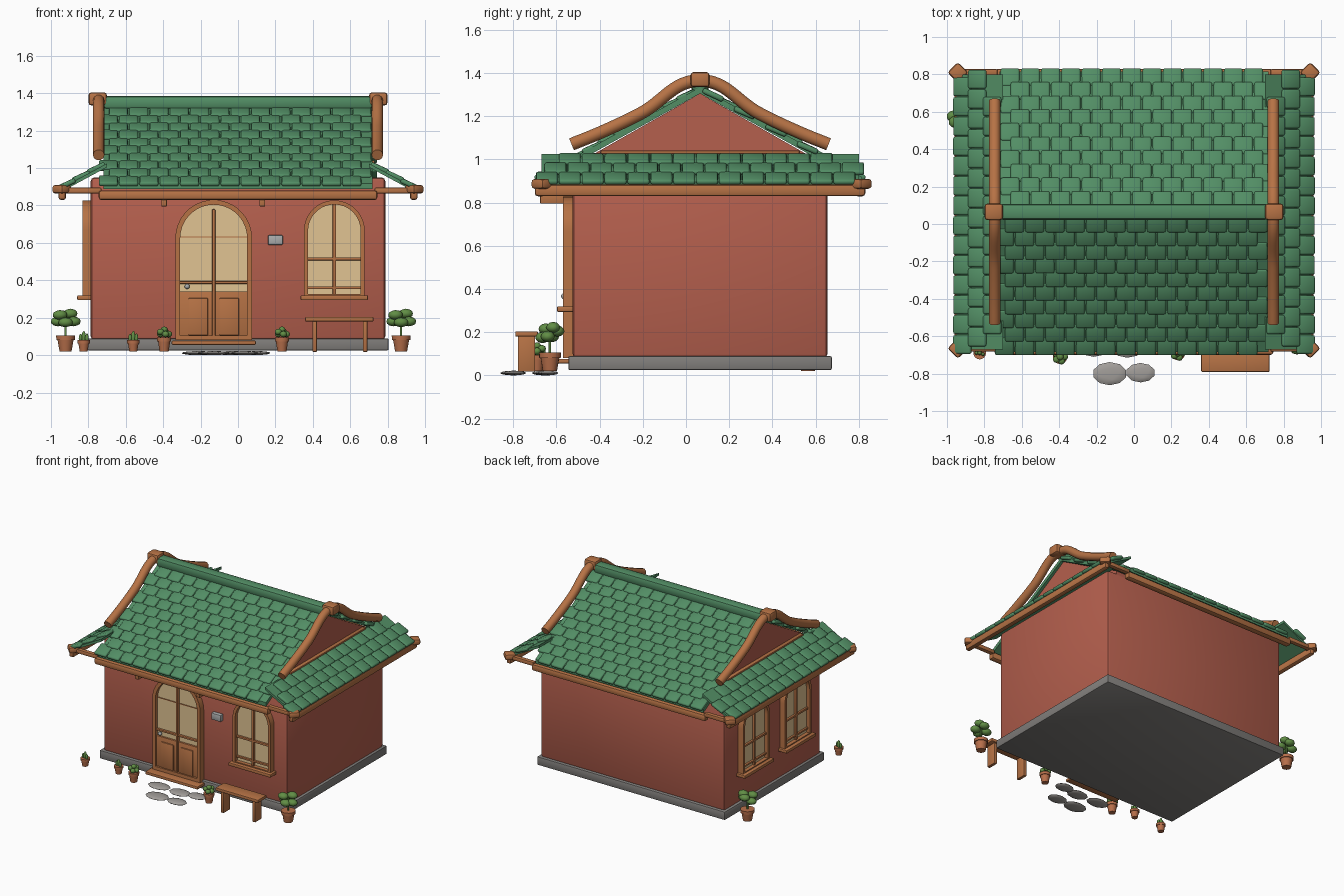
import bpy, bmesh, math, random
from mathutils import Matrix, Vector

if "Cube" in bpy.data.objects:
    bpy.data.objects.remove(bpy.data.objects["Cube"])

random.seed(4)
CY = 0.065          # depth of the ridge line
SLOPE = 0.556


def material(name, r, g, b):
    m = bpy.data.materials.new(name)
    m.diffuse_color = (r, g, b, 1)
    m.use_nodes = True
    m.node_tree.nodes["Principled BSDF"].inputs["Base Color"].default_value = m.diffuse_color
    return m


RED = material("red_plaster", 0.46, 0.115, 0.075)
GREEN = material("green_tile", 0.085, 0.27, 0.13)
WOOD = material("warm_wood", 0.47, 0.17, 0.06)
CREAM = material("cream_glass", 0.75, 0.55, 0.29)
GREY = material("grey_stone", 0.22, 0.21, 0.20)
PALE = material("pale_stone", 0.36, 0.34, 0.32)
CLAY = material("terracotta", 0.48, 0.16, 0.07)
LEAF = material("leaf_green", 0.12, 0.27, 0.06)
METAL = material("grey_metal", 0.40, 0.41, 0.41)


def finish(bm, name, mat, angle=40):
    bmesh.ops.recalc_face_normals(bm, faces=bm.faces)
    me = bpy.data.meshes.new(name)
    bm.to_mesh(me)
    bm.free()
    me.materials.append(mat)
    me.polygons.foreach_set("use_smooth", [True] * len(me.polygons))
    me.set_sharp_from_angle(angle=math.radians(angle))
    ob = bpy.data.objects.new(name, me)
    bpy.context.collection.objects.link(ob)
    return ob


def box(name, mat, c, s, bevel=0.0, M=Matrix(), turn=0.0, seg=2):
    bm = bmesh.new()
    bmesh.ops.create_cube(bm, size=1, matrix=Matrix.Diagonal((*s, 1)))
    if bevel:
        bmesh.ops.bevel(bm, geom=bm.edges[:], offset=bevel, segments=seg, profile=0.5, affect='EDGES')
    bm.transform(M @ Matrix.Translation(c) @ Matrix.Rotation(turn, 4, 'Z'))
    return finish(bm, name, mat)


def prism(name, mat, pts, M, depth):
    """Extrude a 2D outline by depth along the local third axis."""
    bm = bmesh.new()
    f = bm.faces.new([bm.verts.new((u, v, 0)) for u, v in pts])
    ext = bmesh.ops.extrude_face_region(bm, geom=[f])
    bmesh.ops.translate(bm, verts=[g for g in ext['geom'] if isinstance(g, bmesh.types.BMVert)], vec=(0, 0, depth))
    bm.transform(M)
    return finish(bm, name, mat)


def tube(name, mat, pts, r):
    cu = bpy.data.curves.new(name, 'CURVE')
    cu.dimensions = '3D'
    cu.bevel_depth, cu.bevel_resolution, cu.use_fill_caps = r, 3, True
    sp = cu.splines.new('BEZIER')
    sp.bezier_points.add(len(pts) - 1)
    for b, p in zip(sp.bezier_points, pts):
        b.co = p
        b.handle_left_type = b.handle_right_type = 'AUTO'
    cu.materials.append(mat)
    ob = bpy.data.objects.new(name, cu)
    bpy.context.collection.objects.link(ob)


def blobs(name, mat, items, sub=2):
    bm = bmesh.new()
    for c, s in items:
        bmesh.ops.create_icosphere(bm, subdivisions=sub, radius=1,
                                   matrix=Matrix.Translation(c) @ Matrix.Diagonal((*s, 1)))
    return finish(bm, name, mat, 60)


# plinth, walls and the gabled attic
box("plinth", GREY, (0, CY, 0.057), (1.61, 1.22, 0.065), 0.008)
box("walls", RED, (0, CY, 0.515), (1.575, 1.18, 0.87), 0.02)
SIDE = Matrix(((0, 0, 1, -0.70), (1, 0, 0, CY), (0, 1, 0, 0), (0, 0, 0, 1)))
prism("gable_walls", RED, [(-.58, .94), (.58, .94), (.58, .975), (0, 1.305), (-.58, .975)], SIDE, 1.40)

# roof underlay sheets
SIDE2 = Matrix.Translation((-0.02, 0, 0)) @ SIDE
prism("main_roof_sheet", GREEN, [(0, 1.335), (-.75, .918), (-.75, .888), (0, 1.305), (.75, .888), (.75, .918)],
      SIDE2, 1.44)
for s, n in ((-1, "left"), (1, "right")):
    M = Matrix(((s, 0, 0, 0), (0, 0, 1, -0.67), (0, 1, 0, 0), (0, 0, 0, 1)))
    prism(n + "_skirt_sheet", GREEN, [(.70, 1.025), (.95, .89), (.95, .87), (.70, 1.005)], M, 1.47)

# one rounded tile, local -y is downhill, lower edge at the origin
src = bmesh.new()
bmesh.ops.create_cube(src, size=1, matrix=Matrix.Translation((0, 0.052, 0)) @ Matrix.Diagonal((0.101, 0.104, 0.026, 1)))
bmesh.ops.bevel(src, geom=src.edges[:], offset=0.010, segments=2, profile=0.5, affect='EDGES')
tile = bpy.data.meshes.new("tile_source")
src.to_mesh(tile)
src.free()


def tiles(name, spots, yaw, tilt):
    bm = bmesh.new()
    for p in spots:
        start = len(bm.verts)
        bm.from_mesh(tile)
        bm.verts.ensure_lookup_table()
        R = Matrix.Rotation(yaw, 4, 'Z') @ Matrix.Rotation(tilt + random.uniform(-.02, .02), 4, 'X')
        bmesh.ops.transform(bm, matrix=Matrix.Translation(p) @ R, verts=bm.verts[start:])
    return finish(bm, name, GREEN, 50)


tilt = math.atan(SLOPE) - 0.09
for s, n, yaw in ((-1, "front", 0), (1, "back", math.pi)):
    spots = []
    for r in range(10):
        d = 0.765 - 0.073 * r
        for c in range(13):
            x = (c - 6) * 0.1085 + (0.027 if r % 2 else -0.027) + s * 0.015
            spots.append((x, CY + s * d, 1.337 - SLOPE * d))
    tiles(n + "_roof_tiles", spots, yaw, tilt)
for s, n, yaw in ((-1, "left", -math.pi / 2), (1, "right", math.pi / 2)):
    spots = []
    for r in range(3):
        x = 0.965 - 0.08 * r
        for c in range(14 if r < 2 else 12):
            y = CY + (c - (6.5 if r < 2 else 5.5)) * 0.106 + (0.02 if r % 2 else -0.02)
            spots.append((s * x, y, 1.035 - 0.54 * (x - 0.70)))
    tiles(n + "_skirt_tiles", spots, yaw, tilt)
box("ridge_cap", GREEN, (0, CY, 1.35), (1.44, 0.085, 0.07), 0.02)

# eave beams
for y, n in ((-0.675, "front"), (0.805, "back")):
    box(n + "_eave_beam", WOOD, (0, y, 0.855), (1.49, 0.05, 0.052), 0.015)
for s, n in ((-1, "left"), (1, "right")):
    box(n + "_eave_beam", WOOD, (s * 0.94, CY, 0.857), (0.04, 1.53, 0.054), 0.013)
    # curved gable boards with ridge block and gable base beam
    prof = ((-.595, 1.07), (-.46, 1.125), (-.28, 1.21), (0, 1.365), (.28, 1.21), (.46, 1.125), (.595, 1.07))
    tube(n + "_gable_board", WOOD, [(s * 0.745, CY + y, z) for y, z in prof], 0.031)
    box(n + "_ridge_block", WOOD, (s * 0.75, CY, 1.37), (0.098, 0.088, 0.07), 0.015)
    box(n + "_gable_base_beam", WOOD, (s * 0.715, CY, 1.034), (0.03, 0.92, 0.014), 0.004)
    for y, m in ((-0.665, "front"), (0.81, "back")):
        box(f"{m}_{n}_corner_cap", WOOD, (s * 0.942, y, 0.887), (0.078, 0.078, 0.046), 0.014, turn=math.pi / 4)
        box(f"{m}_{n}_corner_beam", WOOD, (s * 0.83, y, 0.88), (0.2, 0.035, 0.032), 0.008)
for x in (-0.395, 0.13):
    box("eave_bracket", WOOD, (x, -0.60, 0.82), (0.03, 0.15, 0.05), 0.004)

# wall frames: local u right, v up, d outwards
FRONT = Matrix(((1, 0, 0, 0), (0, 0, -1, -0.525), (0, 1, 0, 0), (0, 0, 0, 1)))
LEFT = Matrix(((0, 0, -1, -0.787), (-1, 0, 0, 0), (0, 1, 0, 0), (0, 0, 0, 1)))


def arch(w, z0, zs, n=18):
    r = w / 2
    curve = [(r * math.cos(math.pi * i / n), zs + r * math.sin(math.pi * i / n)) for i in range(n + 1)]
    return [(r, z0)] + curve + [(-r, z0)]


def opening(name, M, w, z0, zs, band):
    """Arched wooden frame around a thin cream pane."""
    out, inn = arch(w, z0, zs), arch(w - 2 * band, z0 + band, zs)
    bm = bmesh.new()
    rings = [[bm.verts.new((u, v, d)) for u, v in pts]
             for pts, d in ((out, -.01), (out, .045), (inn, .045), (inn, -.01))]
    n = len(out)
    for a in range(4):
        A, B = rings[a], rings[(a + 1) % 4]
        for i in range(n):
            j = (i + 1) % n
            bm.faces.new((A[i], A[j], B[j], B[i]))
    bm.transform(M)
    finish(bm, name + "_frame", WOOD, 35)
    prism(name + "_pane", CREAM, inn, M @ Matrix.Translation((0, 0, 0.008)), 0.008)


def window(name, M):
    opening(name, M, 0.325, 0.305, 0.665, 0.022)
    box(name + "_sill", WOOD, (0, 0.307, 0.03), (0.36, 0.025, 0.085), 0.005, M)
    box(name + "_mullion", WOOD, (0, 0.56, 0.022), (0.018, 0.50, 0.02), 0.003, M)
    for v, h in ((0.515, 0.016), (0.36, 0.014)):
        box(name + "_bar", WOOD, (0, v, 0.022), (0.29, h, 0.018), 0.003, M)


window("front_window", FRONT @ Matrix.Translation((0.515, 0, 0)))
for n, y in (("rear", 0.325), ("fore", -0.185)):
    window(n + "_left_window", LEFT @ Matrix.Translation((-y, 0, 0)))

# double door
D = FRONT @ Matrix.Translation((-0.13, 0, 0))
opening("door", D, 0.41, 0.08, 0.625, 0.026)
box("door_lower_board", WOOD, (0, 0.215, 0.02), (0.365, 0.25, 0.02), 0.003, D)
box("door_centre_post", WOOD, (0, 0.435, 0.026), (0.017, 0.69, 0.03), 0.004, D)
box("door_rail", WOOD, (0, 0.388, 0.024), (0.365, 0.014, 0.02), 0.003, D)
box("door_transom", WOOD, (0, 0.632, 0.018), (0.365, 0.005, 0.008), 0, D)
for s in (-1, 1):
    box("door_panel", WOOD, (s * 0.083, 0.205, 0.032), (0.105, 0.2, 0.014), 0.006, D)
box("door_step", WOOD, (0, 0.066, 0.05), (0.45, 0.022, 0.11), 0.005, D)
blobs("door_knob", METAL, [((-0.272, -0.565, 0.367), (0.014, 0.014, 0.014))])
box("letter_box", METAL, (0.2, 0.615, 0.015), (0.08, 0.052, 0.035), 0.006, FRONT)

# bench
box("bench_seat", WOOD, (0.542, -0.738, 0.192), (0.365, 0.105, 0.024), 0.005)
for x in (0.41, 0.68):
    box("bench_leg", WOOD, (x, -0.738, 0.10), (0.024, 0.08, 0.165), 0.004)


# pots and plants
def pot(x, y, r, h):
    bm = bmesh.new()
    for z, dz, r1, r2 in ((0.02, h * 0.75, r * 0.65, r * 0.88), (0.02 + h * 0.72, h * 0.28, r, r * 1.02)):
        bmesh.ops.create_cone(bm, cap_ends=True, segments=18, radius1=r1, radius2=r2, depth=dz,
                              matrix=Matrix.Translation((x, y, z + dz / 2)))
    finish(bm, "flower_pot", CLAY)


for x, y in ((-0.922, 0.565), (0.872, -0.63)):
    pot(x, y, 0.05, 0.085)
    tube("plant_stem", LEAF, [(x, y, 0.09), (x, y, 0.2)], 0.006)
    spread = ((-.04, .01, .18), (.042, -.01, .18), (0, -.035, .175), (0, .035, .205), (-.03, -.02, .215), (.025, .015, .222))
    blobs("plant_leaves", LEAF, [((x + a, y + b, z), (.04, .033, .026)) for a, b, z in spread])
for x, y, kind in ((-0.825, -0.69, 0), (-0.56, -0.66, 0), (-0.395, -0.71, 1), (0.235, -0.69, 1)):
    pot(x, y, 0.038 if kind else 0.033, 0.075 if kind else 0.06)
    if kind:
        it = [((x + .024 * math.cos(a), y + .024 * math.sin(a), .112 + .012 * (k % 2)), (.019, .019, .017))
              for k, a in enumerate([i * math.tau / 5 for i in range(5)])] + [((x, y, .136), (.019, .019, .017))]
    else:
        it = [((x, y, .095), (.012, .012, .035)), ((x - .017, y, .09), (.01, .01, .024)),
              ((x + .017, y - .006, .09), (.01, .01, .026))]
    blobs("small_plant", LEAF, it)

# stepping stones
for x, y, a, b in ((-.13, -.80, .092, .062), (.035, -.795, .078, .052), (-.215, -.655, .09, .055),
                   (-.035, -.66, .085, .055), (.10, -.64, .075, .05)):
    blobs("stepping_stone", PALE, [((x, y, 0.011), (a, b, 0.011))])
